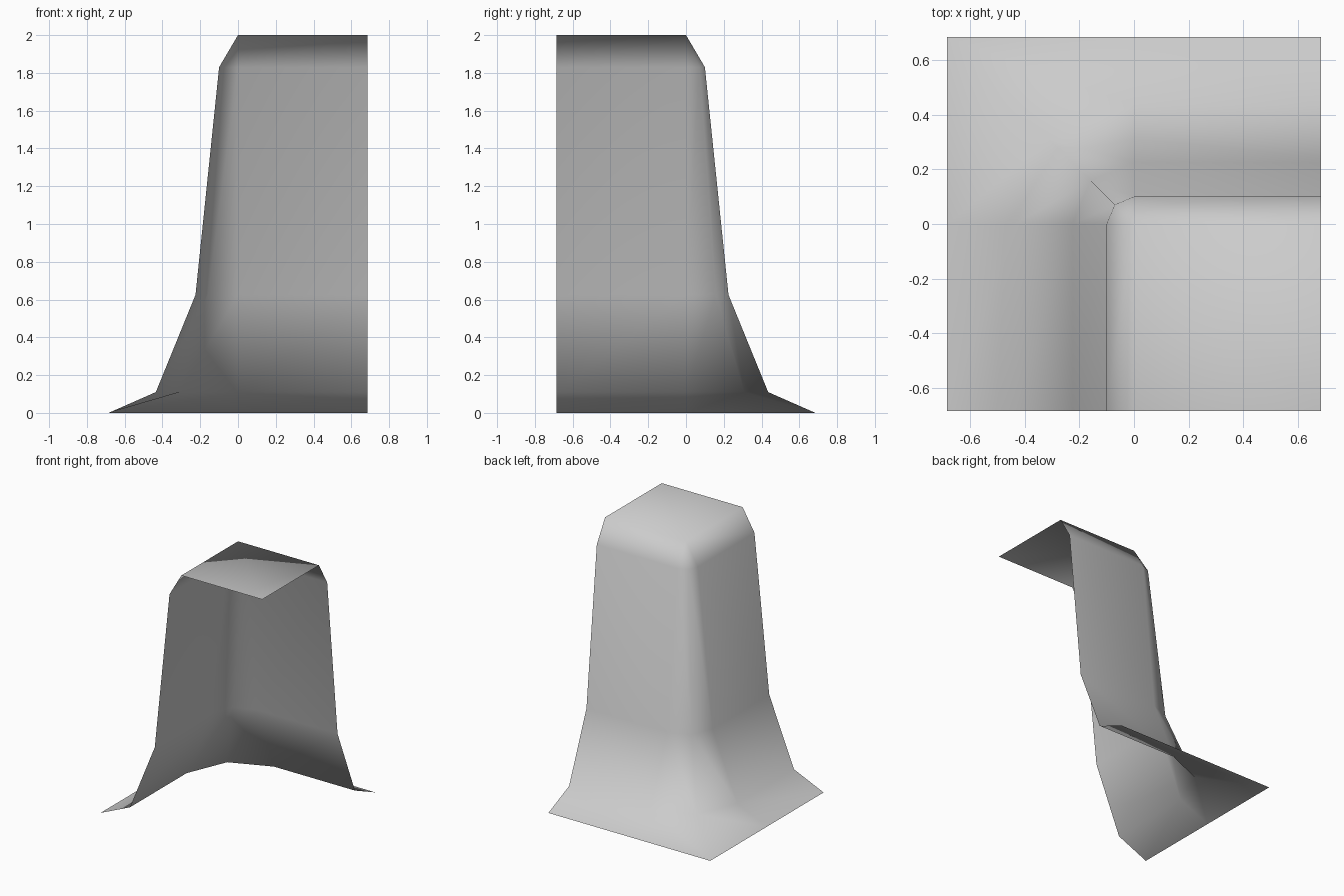
import bpy
import bmesh

cube = bpy.data.objects.get("Cube")
if cube:
    bpy.data.objects.remove(cube, do_unlink=True)

HALF = 0.685
# Slope profile: distance out from the plateau, height, diagonal corner factor
PROFILE = [(0, 2, 0.707), (0.1, 1.83, 0.707), (0.225, 0.625, 0.707),
           (0.435, 0.11, 0.707), (HALF, 0, 1)]

# Plain stone grey
stone = bpy.data.materials.new("stone_grey")
stone.use_nodes = True
grey = (0.6, 0.6, 0.6, 1)
stone.diffuse_color = grey
stone.node_tree.nodes["Principled BSDF"].inputs["Base Color"].default_value = grey


def ring(bm, out, z, k):
    """One contour running along the back, round the corner, along the side."""
    path = [(HALF, out), (0, out), (-out * k, out * k), (-out, 0), (-out, -HALF)]
    return [bm.verts.new((x, y, z)) for x, y in path]


bm = bmesh.new()
rings = [ring(bm, *p) for p in PROFILE]

# Sloping walls and flared foot
for inner, outer in zip(rings, rings[1:]):
    for i in range(4):
        bm.faces.new((inner[i], outer[i], outer[i + 1], inner[i + 1]))

# Flat plateau
top = rings[0]
far = bm.verts.new((HALF, -HALF, PROFILE[0][1]))
bm.faces.new((top[1], top[4], far, top[0]))

# Weld the contour points that meet at the plateau corner
bmesh.ops.remove_doubles(bm, verts=bm.verts, dist=0.0001)
for face in bm.faces:
    face.smooth = True

mesh = bpy.data.meshes.new("cliff_corner")
bm.to_mesh(mesh)
bm.free()
mesh.materials.append(stone)
cliff = bpy.data.objects.new("cliff_corner", mesh)
bpy.context.collection.objects.link(cliff)
